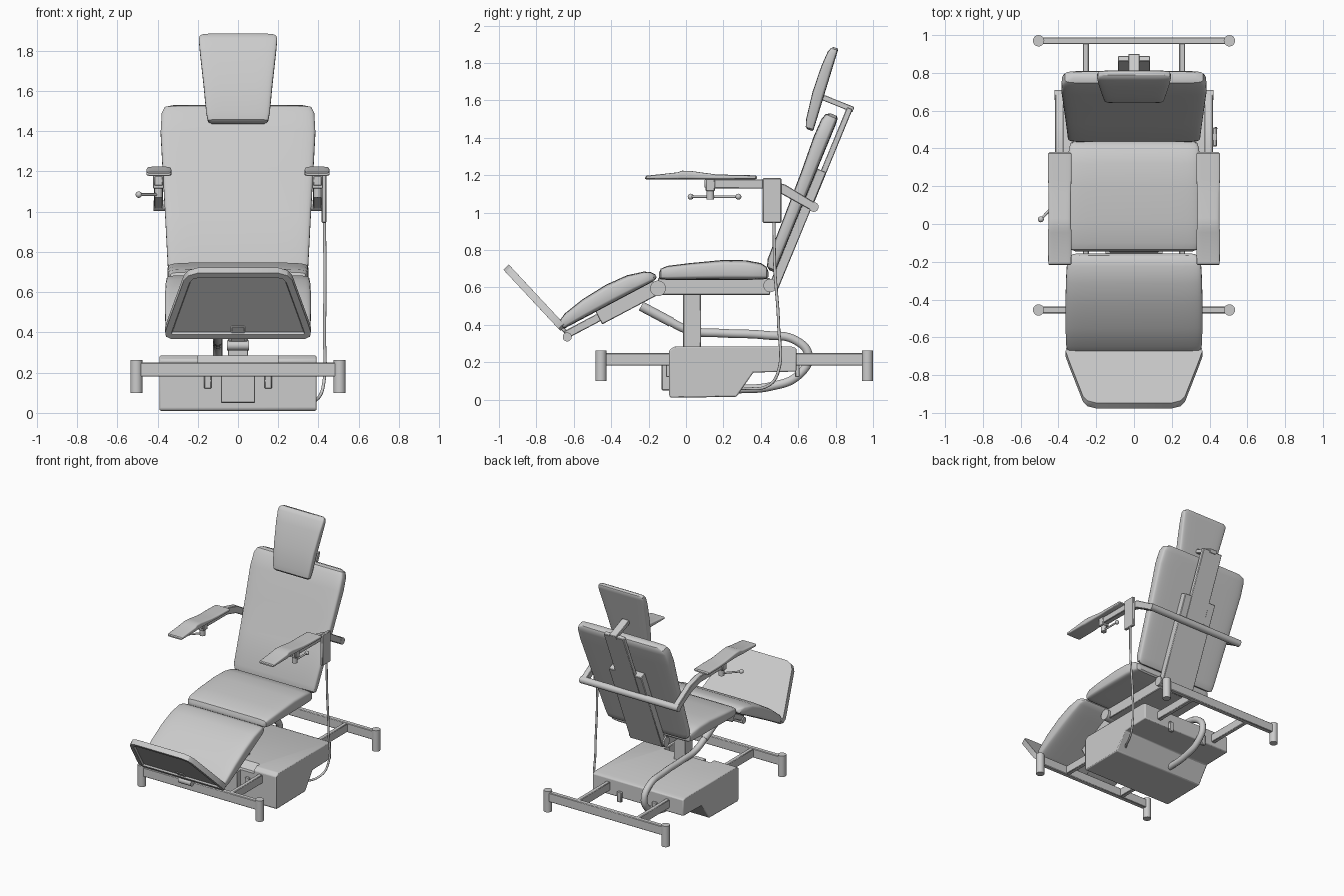
import bpy, bmesh, math
from mathutils import Matrix, Vector

if "Cube" in bpy.data.objects:
    bpy.data.objects.remove(bpy.data.objects["Cube"])


def add(name, bm, matrix=Matrix()):
    bmesh.ops.recalc_face_normals(bm, faces=bm.faces)
    mesh = bpy.data.meshes.new(name)
    bm.to_mesh(mesh)
    bm.free()
    mesh.transform(matrix)
    ob = bpy.data.objects.new(name, mesh)
    bpy.context.collection.objects.link(ob)
    return ob


def frame(origin, deg):
    return Matrix.Translation(origin) @ Matrix.Rotation(math.radians(deg), 4, 'X')


def bevel(ob, width, segments=2):
    m = ob.modifiers.new("bevel", 'BEVEL')
    m.width, m.segments, m.limit_method = width, segments, 'ANGLE'


def box(name, lo, hi, matrix=Matrix(), round_=0.004):
    lo, hi = Vector(lo), Vector(hi)
    bm = bmesh.new()
    bmesh.ops.create_cube(bm, size=1)
    for v in bm.verts:
        v.co = Vector([c * s for c, s in zip(v.co, hi - lo)]) + (lo + hi) / 2
    ob = add(name, bm, matrix)
    if round_:
        bevel(ob, round_, 1)
    return ob


def rod(name, p, q, r, sides=20):
    p, q = Vector(p), Vector(q)
    bm = bmesh.new()
    bmesh.ops.create_cone(bm, cap_ends=True, segments=sides, radius1=r, radius2=r, depth=(q - p).length)
    rot = (q - p).to_track_quat('Z', 'Y').to_matrix().to_4x4()
    return add(name, bm, Matrix.Translation((p + q) / 2) @ rot)


def ball(name, p, r):
    bm = bmesh.new()
    bmesh.ops.create_uvsphere(bm, u_segments=16, v_segments=10, radius=r)
    return add(name, bm, Matrix.Translation(p))


def tube(name, pts, r):
    cu = bpy.data.curves.new(name, 'CURVE')
    cu.dimensions, cu.bevel_depth, cu.bevel_resolution = '3D', r, 3
    cu.resolution_u, cu.use_fill_caps = 8, True
    sp = cu.splines.new('BEZIER')
    sp.bezier_points.add(len(pts) - 1)
    for b, p in zip(sp.bezier_points, pts):
        b.co = p
        b.handle_left_type = b.handle_right_type = 'AUTO'
    ob = bpy.data.objects.new(name, cu)
    bpy.context.collection.objects.link(ob)
    return ob


def cushion(name, stations, matrix, power=0.28, n=32):
    """Loft rounded sections (along, half width, bottom, top)."""
    bm = bmesh.new()
    sp = lambda v: math.copysign(abs(v) ** power, v)
    rings = []
    for s, w, b, t in stations:
        ring = []
        for i in range(n):
            a = 2 * math.pi * (i + 0.5) / n
            ring.append(bm.verts.new((w * sp(math.cos(a)), s, (b + t) / 2 + (t - b) / 2 * sp(math.sin(a)))))
        rings.append(ring)
    for r0, r1 in zip(rings, rings[1:]):
        for i in range(n):
            j = (i + 1) % n
            bm.faces.new((r0[i], r0[j], r1[j], r1[i]))
    bm.faces.new(rings[0])
    bm.faces.new(rings[-1])
    return add(name, bm, matrix)


def side_profile(name, pts, x0, x1):
    """Extrude a (y, z) outline across x."""
    bm = bmesh.new()
    f = bm.faces.new([bm.verts.new((x0, y, z)) for y, z in pts])
    ext = bmesh.ops.extrude_face_region(bm, geom=[f])
    bmesh.ops.translate(bm, vec=(x1 - x0, 0, 0), verts=[g for g in ext['geom'] if isinstance(g, bmesh.types.BMVert)])
    return add(name, bm)


# base housing with a recess in the front
base = side_profile("base_housing", [(-0.09, 0.02), (-0.08, 0.01), (0.27, 0.015), (0.36, 0.145), (0.59, 0.15),
                                     (0.59, 0.275), (0.56, 0.285), (-0.06, 0.285), (-0.09, 0.265)], -0.39, 0.39)
bevel(base, 0.012)
cut = side_profile("recess_cutter", [(-0.2, 0.24), (-0.06, 0.24), (0.0, 0.3), (-0.2, 0.3)], -0.2, 0.2)
cut.hide_render = True
cut.hide_viewport = True
boo = base.modifiers.new("recess", 'BOOLEAN')
boo.operation, boo.object = 'DIFFERENCE', cut
box("base_front_block", (-0.085, -0.13, 0.05), (0.085, -0.05, 0.24))

# floor frame
for y in (-0.455, 0.97):
    box("cross_beam", (-0.5, y - 0.018, 0.18), (0.5, y + 0.018, 0.25))
    for x in (-0.505, 0.505):
        rod("foot_post", (x, y, 0.1), (x, y, 0.262), 0.03)
for sx in (-1, 1):
    x = 0.255 * sx
    for y0, y1 in ((-0.455, -0.05), (0.55, 0.97)):
        box("long_beam", (x - 0.016, y0, 0.182), (x + 0.016, y1, 0.248))
    for y in (-0.095, 0.595):
        box("base_clip", (0.15 * sx - 0.018, y - 0.012, 0.12), (0.15 * sx + 0.018, y + 0.012, 0.2))

# lifting column, seat frame and hinges
box("column", (-0.05, -0.015, 0.2), (0.05, 0.08, 0.58))
box("seat_frame", (-0.13, -0.15, 0.56), (0.13, 0.45, 0.65))
rod("front_hinge", (-0.15, -0.15, 0.595), (0.15, -0.15, 0.595), 0.042)
rod("rear_hinge", (-0.15, 0.45, 0.61), (0.15, 0.45, 0.61), 0.036)

# seat cushion
cushion("seat", [(-0.145, 0.31, 0.65, 0.675), (-0.135, 0.335, 0.643, 0.7), (-0.1, 0.345, 0.64, 0.715),
                 (0.02, 0.35, 0.64, 0.73), (0.2, 0.35, 0.64, 0.747), (0.32, 0.35, 0.64, 0.745),
                 (0.4, 0.345, 0.642, 0.73), (0.43, 0.335, 0.645, 0.71), (0.44, 0.31, 0.655, 0.685)], Matrix())

# leg rest
leg = frame((0, -0.66, 0.375), 27.9)
cushion("leg_rest", [(0, 0.33, 0.005, 0.03), (0.01, 0.352, 0, 0.05), (0.05, 0.36, 0, 0.07), (0.17, 0.363, 0, 0.093),
                     (0.32, 0.363, 0, 0.103), (0.44, 0.36, 0, 0.095), (0.53, 0.355, 0, 0.07),
                     (0.56, 0.345, 0.003, 0.05), (0.575, 0.32, 0.01, 0.03)], leg)
box("leg_support", (-0.09, 0.2, -0.075), (0.09, 0.55, 0.005), leg)
box("leg_slider", (-0.045, 0.0, -0.055), (0.045, 0.3, -0.012), leg)
rod("foot_hinge", (-0.055, -0.635, 0.335), (0.055, -0.635, 0.335), 0.024)

# foot plate with a raised rim on its underside
foot = frame((0, -0.625, 0.35), 133)
half = [(0.335, 0.045), (0.358, 0.06), (0.362, 0.09), (0.345, 0.16), (0.27, 0.44), (0.245, 0.475), (0.2, 0.492)]
bm = bmesh.new()
face = bm.faces.new([bm.verts.new((x, y, -0.018)) for x, y in half + [(-x, y) for x, y in reversed(half)]])
top = bmesh.ops.extrude_face_region(bm, geom=[face])['geom']
bmesh.ops.translate(bm, vec=(0, 0, 0.04), verts=[g for g in top if isinstance(g, bmesh.types.BMVert)])
panel = [g for g in top if isinstance(g, bmesh.types.BMFace)]
bm.normal_update()
bmesh.ops.recalc_face_normals(bm, faces=bm.faces)
bmesh.ops.inset_region(bm, faces=panel, thickness=0.032, depth=0)
bmesh.ops.inset_region(bm, faces=panel, thickness=0.006, depth=-0.012)
bevel(add("foot_plate", bm, foot), 0.005)
box("foot_arm", (-0.035, -0.01, -0.005), (0.035, 0.12, 0.015), foot)

# backrest with support board and headrest slider
back = frame((0, 0.475, 0.68), 67.6)
cushion("backrest", [(0, 0.32, 0.005, 0.03), (0.012, 0.342, 0, 0.05), (0.05, 0.35, 0, 0.063), (0.3, 0.362, 0, 0.068),
                     (0.55, 0.375, 0, 0.075), (0.75, 0.385, 0, 0.085), (0.85, 0.38, 0, 0.083),
                     (0.885, 0.365, 0.002, 0.072), (0.9, 0.33, 0.012, 0.05)], back)
box("back_board", (-0.14, -0.09, -0.05), (0.14, 0.6, 0.003), back)
box("head_slider", (-0.085, 0.4, -0.052), (0.085, 0.965, -0.02), back)

# headrest
head = frame((0, 0.68, 1.435), 73)
cushion("headrest", [(0, 0.135, 0.005, 0.03), (0.01, 0.15, 0, 0.045), (0.05, 0.158, 0, 0.055), (0.2, 0.172, 0, 0.065),
                     (0.35, 0.188, 0, 0.06), (0.43, 0.195, 0, 0.05), (0.452, 0.19, 0, 0.04),
                     (0.462, 0.17, 0.005, 0.028)], head)
box("head_arm", (-0.03, -0.175, -0.015), (0.03, 0, 0.015), frame((0, 0.895, 1.55), -22), 0.003)

# arms
rod("arm_cross_bar", (-0.42, 0.683, 1.03), (0.42, 0.683, 1.03), 0.026)
for sx in (-1, 1):
    x = 0.395 * sx
    arm = side_profile("arm_bar", [(0.675, 1.008), (0.695, 1.05), (0.53, 1.15), (0.42, 1.178), (0.1, 1.178),
                                   (0.1, 1.13), (0.41, 1.128), (0.51, 1.1)], x - 0.022, x + 0.022)
    bevel(arm, 0.004, 1)
    cushion("armrest", [(-0.218, 0.055, 1.18, 1.19), (-0.212, 0.061, 1.178, 1.197), (-0.045, 0.063, 1.178, 1.215),
                        (-0.02, 0.06, 1.178, 1.224), (0.03, 0.059, 1.178, 1.222), (0.16, 0.059, 1.178, 1.204),
                        (0.24, 0.062, 1.178, 1.202), (0.372, 0.062, 1.178, 1.199), (0.38, 0.055, 1.182, 1.192)],
            Matrix.Translation((0.393 * sx, 0, 0)), 0.35, 24)
    box("armrest_bracket", (x - 0.028, 0.105, 1.115), (x + 0.028, 0.155, 1.18))
    rod("clamp_screw", (x, 0.13, 1.07), (x, 0.13, 1.13), 0.02)
    tip = (-0.493, 0.025, 1.085) if sx < 0 else (x, 0.28, 1.085)
    rod("clamp_lever", (x, 0.13, 1.085), tip, 0.007, 12)
    ball("clamp_knob", tip, 0.016)

# hand control and cable
box("hand_control", (0.415, 0.41, 0.945), (0.44, 0.51, 1.185), round_=0.005)
tube("control_cable", [(0.43, 0.47, 0.95), (0.432, 0.475, 0.7), (0.43, 0.495, 0.4), (0.425, 0.49, 0.14),
                       (0.4, 0.44, 0.075), (0.33, 0.3, 0.06), (0.3, 0.26, 0.06)], 0.008)

# hose from leg rest past the column to the underside of the base
rod("hose_sleeve", (-0.1, -0.24, 0.5), (-0.1, -0.08, 0.415), 0.026)
tube("hose", [(-0.1, -0.12, 0.437), (-0.1, 0.02, 0.37), (-0.1, 0.2, 0.355), (-0.1, 0.42, 0.345), (-0.1, 0.59, 0.315),
              (-0.1, 0.655, 0.235), (-0.1, 0.6, 0.13), (-0.1, 0.45, 0.07), (-0.1, 0.26, 0.055)], 0.024)

# smooth shading with kept edges
for ob in bpy.context.collection.objects:
    if ob.type == 'MESH' and ob is not cut:
        ob.select_set(True)
        bpy.context.view_layer.objects.active = ob
bpy.ops.object.shade_smooth_by_angle(angle=math.radians(35))
